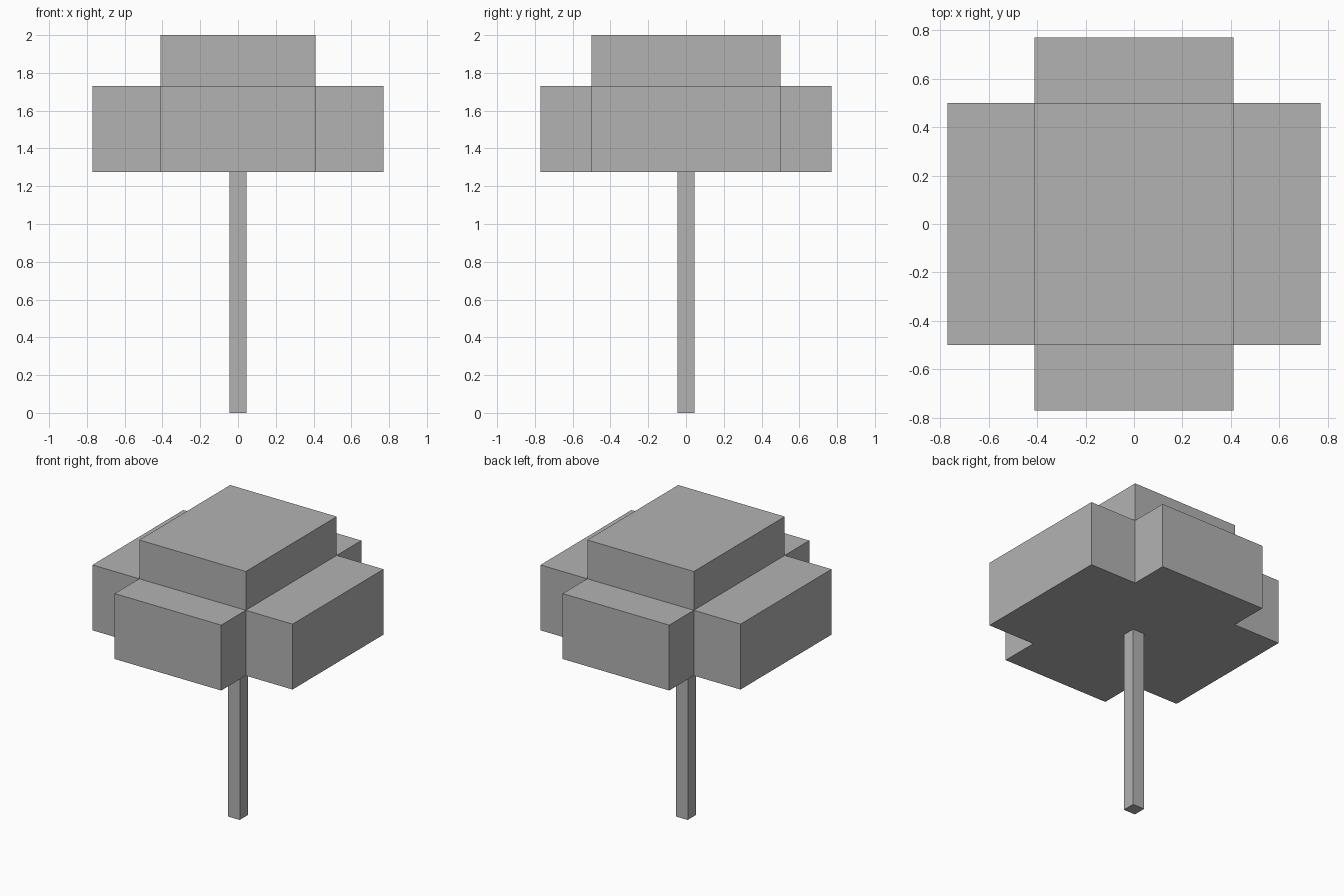
import bpy
import bmesh

cube = bpy.data.objects.get("Cube")
if cube:
    bpy.data.objects.remove(cube, do_unlink=True)

grey = bpy.data.materials.new("plain grey")
grey.use_nodes = True
colour = (0.45, 0.45, 0.45, 1)
grey.diffuse_color = colour
grey.node_tree.nodes["Principled BSDF"].inputs["Base Color"].default_value = colour


def prism(name, outline, bottom, top):
    """Extrude a flat outline straight up into a solid block."""
    bm = bmesh.new()
    base = bm.faces.new([bm.verts.new((x, y, bottom)) for x, y in outline])
    walls = bmesh.ops.extrude_face_region(bm, geom=[base], use_keep_orig=True)
    lid = [v for v in walls["geom"] if isinstance(v, bmesh.types.BMVert)]
    bmesh.ops.translate(bm, verts=lid, vec=(0, 0, top - bottom))
    bmesh.ops.recalc_face_normals(bm, faces=bm.faces)
    mesh = bpy.data.meshes.new(name)
    bm.to_mesh(mesh)
    bm.free()
    mesh.materials.append(grey)
    obj = bpy.data.objects.new(name, mesh)
    bpy.context.collection.objects.link(obj)
    return obj


def rectangle(x, y):
    return [(-x, -y), (x, -y), (x, y), (-x, y)]


# Half sizes of the canopy core and the reach of its four arms
core_x, core_y, reach = 0.41, 0.5, 0.77
canopy_base, canopy_step, canopy_top = 1.275, 1.73, 2.0

# Cross outline: one corner, mirrored round all four quadrants
corner = [(reach, core_y), (core_x, core_y), (core_x, reach)]
cross = []
for sx, sy in ((1, 1), (-1, 1), (-1, -1), (1, -1)):
    points = [(sx * x, sy * y) for x, y in corner]
    cross += points if sx * sy > 0 else points[::-1]

prism("trunk", rectangle(0.045, 0.045), 0, canopy_base)
prism("canopy_arms", cross, canopy_base, canopy_step)
prism("canopy_top", rectangle(core_x, core_y), canopy_step, canopy_top)
